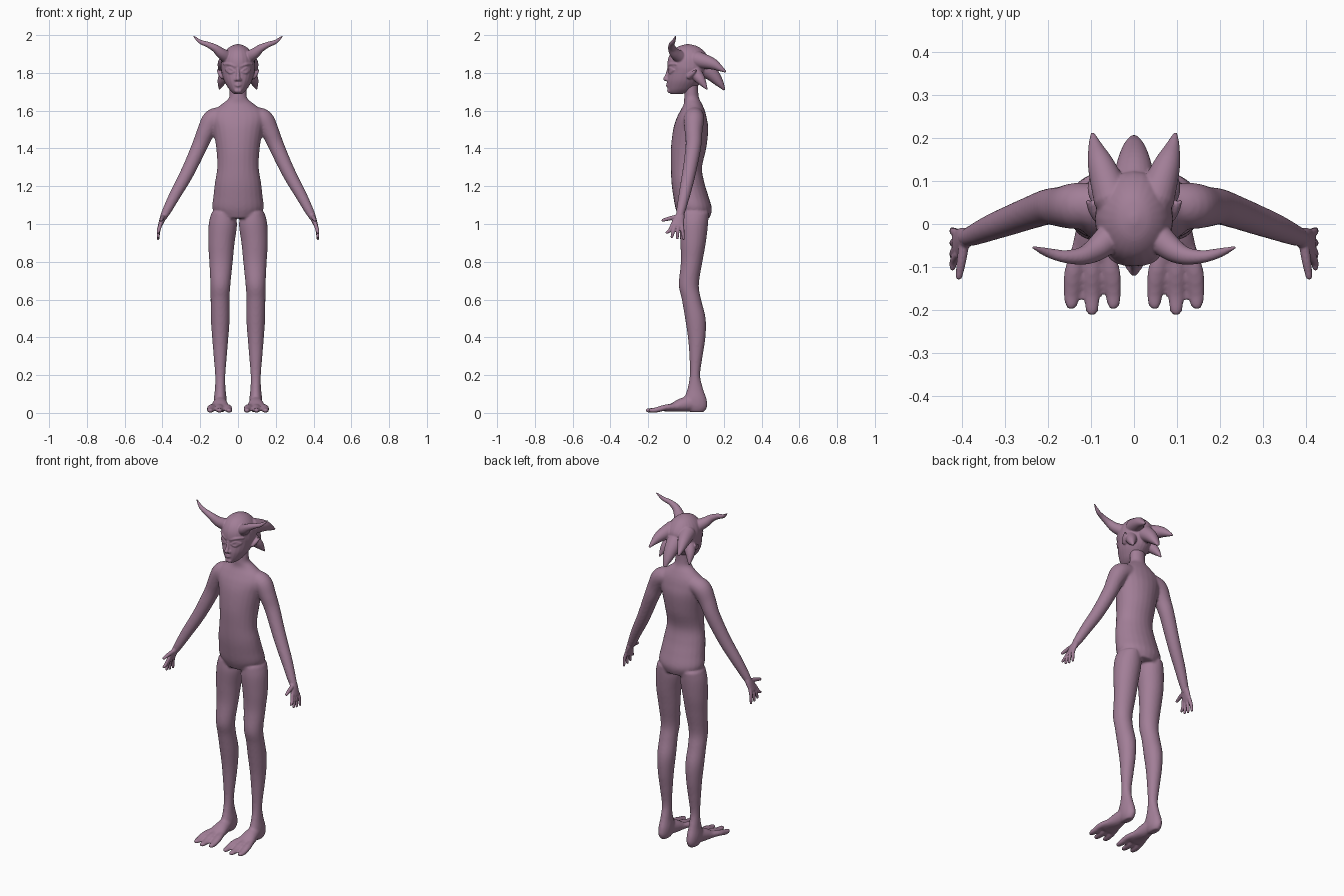
import bpy, bmesh, math
from mathutils import Vector

SIDES = 24
skin = bpy.data.materials.new("mauve skin")
skin.diffuse_color = (0.36, 0.21, 0.31, 1)


def spline(pts, steps=5):
    """Smooth interpolation through rows of equal length."""
    out = []
    for i in range(len(pts) - 1):
        a, b, c, d = (pts[max(0, min(len(pts) - 1, i + k))] for k in (-1, 0, 1, 2))
        for s in range(steps):
            t = s / steps
            out.append([q + 0.5 * t * (r - p + t * (2*p - 5*q + 4*r - e + t * (3*(q - r) + e - p)))
                        for p, q, r, e in zip(a, b, c, d)])
    return out + [list(pts[-1])]


def skin_rings(bm, rings):
    """Bridge rings of (centre, u, v) into a closed shell."""
    loops = []
    for c, u, v in rings:
        loops.append([bm.verts.new(c + u * math.cos(a) + v * math.sin(a))
                      for a in (2 * math.pi * k / SIDES for k in range(SIDES))])
    for a, b in zip(loops, loops[1:]):
        for k in range(SIDES):
            n = (k + 1) % SIDES
            bm.faces.new((a[k], a[n], b[n], b[k]))
    bm.faces.new(loops[0][::-1])
    bm.faces.new(loops[-1])


def tube(bm, pts, mirror=True):
    """Round-ended tube through (x, y, z, radius[, second radius])."""
    rows = spline([p if len(p) == 5 else (*p, p[3]) for p in pts])
    for sx in ((1, -1) if mirror else (1,)):
        cs = [Vector((sx * r[0], r[1], r[2])) for r in rows]
        span = (cs[-1] - cs[0]).normalized()
        ref = Vector((0, 1, 0)) if abs(span.z) > 0.8 else Vector((0, 0, 1))
        rings = []
        last = len(rows) - 1
        for i, r in enumerate(rows):
            t = (cs[min(i + 1, last)] - cs[max(i - 1, 0)]).normalized()
            u = t.cross(ref).normalized()
            v = u.cross(t)
            ra, rb = max(r[3], 0.002), max(r[4], 0.002)
            ring = (cs[i], u * ra, v * rb)
            cap = [(cs[i] + t * (min(ra, rb) * math.sin(a) * (-1 if i == 0 else 1)),
                    u * ra * math.cos(a), v * rb * math.cos(a)) for a in (0.45, 0.9, 1.35)]
            if i == 0:
                rings += cap[::-1] + [ring]
            elif i == last:
                rings += [ring] + cap
            else:
                rings.append(ring)
        skin_rings(bm, rings)


def loft(bm, rows, mirror=False):
    """Level elliptical sections: (x, z, half width, front y, back y)."""
    for sx in ((1, -1) if mirror else (1,)):
        skin_rings(bm, [(Vector((sx * x, (f + b) / 2, z)), Vector((w, 0, 0)),
                         Vector((0, (b - f) / 2, 0))) for x, z, w, f, b in spline(rows)])


def finish(bm, name, voxel, smooth):
    """Fuse the overlapping shells into one smooth skin."""
    bmesh.ops.recalc_face_normals(bm, faces=bm.faces)
    me = bpy.data.meshes.new(name)
    bm.to_mesh(me)
    bm.free()
    me.materials.append(skin)
    ob = bpy.data.objects.new(name, me)
    bpy.context.collection.objects.link(ob)
    me.polygons.foreach_set("use_smooth", [True] * len(me.polygons))
    m = ob.modifiers.new("fuse", 'REMESH')
    m.mode = 'VOXEL'
    m.voxel_size = voxel
    m.use_smooth_shade = True
    s = ob.modifiers.new("soften", 'SMOOTH')
    s.factor = 0.5
    s.iterations = smooth


# Body: torso and neck
bm = bmesh.new()
loft(bm, [(0, 1.03, .10, -.035, .125), (0, 1.08, .135, -.055, .137), (0, 1.15, .13, -.068, .118),
          (0, 1.22, .122, -.077, .097), (0, 1.30, .11, -.08, .085), (0, 1.40, .115, -.08, .107),
          (0, 1.50, .132, -.068, .118), (0, 1.56, .145, -.05, .11), (0, 1.60, .13, -.03, .10),
          (0, 1.635, .085, -.012, .085), (0, 1.665, .05, -.01, .07), (0, 1.70, .045, -.008, .065),
          (0, 1.76, .045, -.008, .065)])
# Arms
tube(bm, [(.09, .045, 1.57, .05), (.135, .042, 1.552, .054), (.17, .04, 1.49, .047),
          (.20, .04, 1.42, .042), (.245, .025, 1.32, .038), (.285, .01, 1.24, .035),
          (.33, -.007, 1.16, .031), (.372, -.025, 1.08, .025), (.393, -.033, 1.04, .02)])
# Legs
loft(bm, [(.08, 1.06, .06, -.03, .12), (.08, 1.0, .075, -.035, .117), (.088, .9, .07, -.03, .105),
          (.09, .8, .062, -.027, .087), (.093, .68, .053, -.038, .068), (.095, .6, .05, -.022, .08),
          (.094, .5, .05, -.005, .104), (.094, .4, .043, .01, .103), (.094, .3, .035, .018, .088),
          (.094, .2, .027, .02, .075), (.094, .13, .028, .008, .09), (.094, .07, .034, -.01, .11),
          (.094, .03, .031, 0, .112), (.094, .004, .02, .02, .095)], mirror=True)
# Feet and toes
tube(bm, [(.094, .05, .055, .03, .04), (.095, -.02, .042, .042, .037),
          (.097, -.08, .027, .053, .02), (.098, -.11, .02, .048, .013)])
for dx, tip in ((-.05, -.188), (0, -.202), (.048, -.188)):
    tube(bm, [(.098 + dx * .6, -.05, .034, .016, .018), (.098 + dx * .9, -.11, .028, .021, .016),
              (.098 + dx, -.16, .015, .019, .014), (.098 + dx, tip, .013, .015, .012)])
finish(bm, "body", .007, 4)

# Hands: palm, thumb and four fingers
bm = bmesh.new()
tube(bm, [(.383, -.029, 1.06, .02, .02), (.396, -.034, 1.035, .017, .026),
          (.408, -.043, 1.005, .013, .033), (.414, -.047, .99, .011, .032)])
tube(bm, [(.395, -.04, 1.04, .012), (.402, -.085, 1.03, .011), (.408, -.122, 1.02, .008)])
for y, ty, tz in ((-.07, -.102, .955), (-.055, -.075, .932), (-.04, -.046, .925), (-.022, -.014, .922)):
    tube(bm, [(.41, y, 1.0, .010), (.42, (y + ty) / 2, .966, .0095), (.423, ty, tz, .007)])
finish(bm, "hands", .0035, 2)

# Head
bm = bmesh.new()
loft(bm, [(0, 1.688, .02, -.08, -.02), (0, 1.70, .035, -.093, .02), (0, 1.72, .052, -.098, .05),
          (0, 1.76, .075, -.10, .09), (0, 1.81, .089, -.094, .112), (0, 1.84, .091, -.099, .123),
          (0, 1.88, .086, -.093, .12), (0, 1.915, .068, -.073, .095), (0, 1.94, .04, -.04, .062),
          (0, 1.952, .008, 0, .02)])
# Face: nose, nostrils, lips, chin
tube(bm, [(0, -.09, 1.835, .007), (0, -.1, 1.79, .009), (0, -.109, 1.768, .012)], mirror=False)
tube(bm, [(.010, -.098, 1.768, .007), (.013, -.101, 1.763, .007)])
for z, r in ((1.743, .0045), (1.732, .006)):
    tube(bm, [(-.022, -.09, 1.738, .003), (0, -.1, z, r), (.022, -.09, 1.738, .003)], mirror=False)
tube(bm, [(-.008, -.088, 1.706, .012), (.008, -.088, 1.706, .012)], mirror=False)
# Eyes, lids and brows
tube(bm, [(.036, -.075, 1.812, .014), (.046, -.07, 1.812, .014)])
for z in (1.825, 1.8):
    tube(bm, [(.018, -.092, 1.808, .004), (.042, -.084, z, .005), (.066, -.064, 1.815, .004)])
tube(bm, [(.014, -.093, 1.835, .006), (.045, -.082, 1.846, .007), (.072, -.052, 1.846, .006)])
# Ears
tube(bm, [(.078, .02, 1.78, .02, .014), (.092, .035, 1.795, .016, .012), (.108, .052, 1.815, .005)])
# Swept-back hair tufts: upper sides, lower sides, centre
tube(bm, [(.05, .06, 1.87, .045), (.076, .135, 1.85, .032), (.09, .18, 1.825, .017), (.096, .208, 1.807, .006)])
tube(bm, [(.06, .05, 1.80, .034), (.084, .08, 1.76, .025), (.098, .11, 1.715, .005)])
tube(bm, [(0, .06, 1.85, .055), (0, .13, 1.80, .043, .04), (0, .175, 1.75, .028, .024),
          (0, .2, 1.715, .012, .008)], mirror=False)
# Horns
tube(bm, [(.06, -.035, 1.885, .034), (.09, -.06, 1.905, .028), (.12, -.074, 1.93, .021),
          (.16, -.076, 1.95, .015), (.20, -.067, 1.965, .011), (.234, -.055, 1.993, .004)])
finish(bm, "head", .004, 2)
